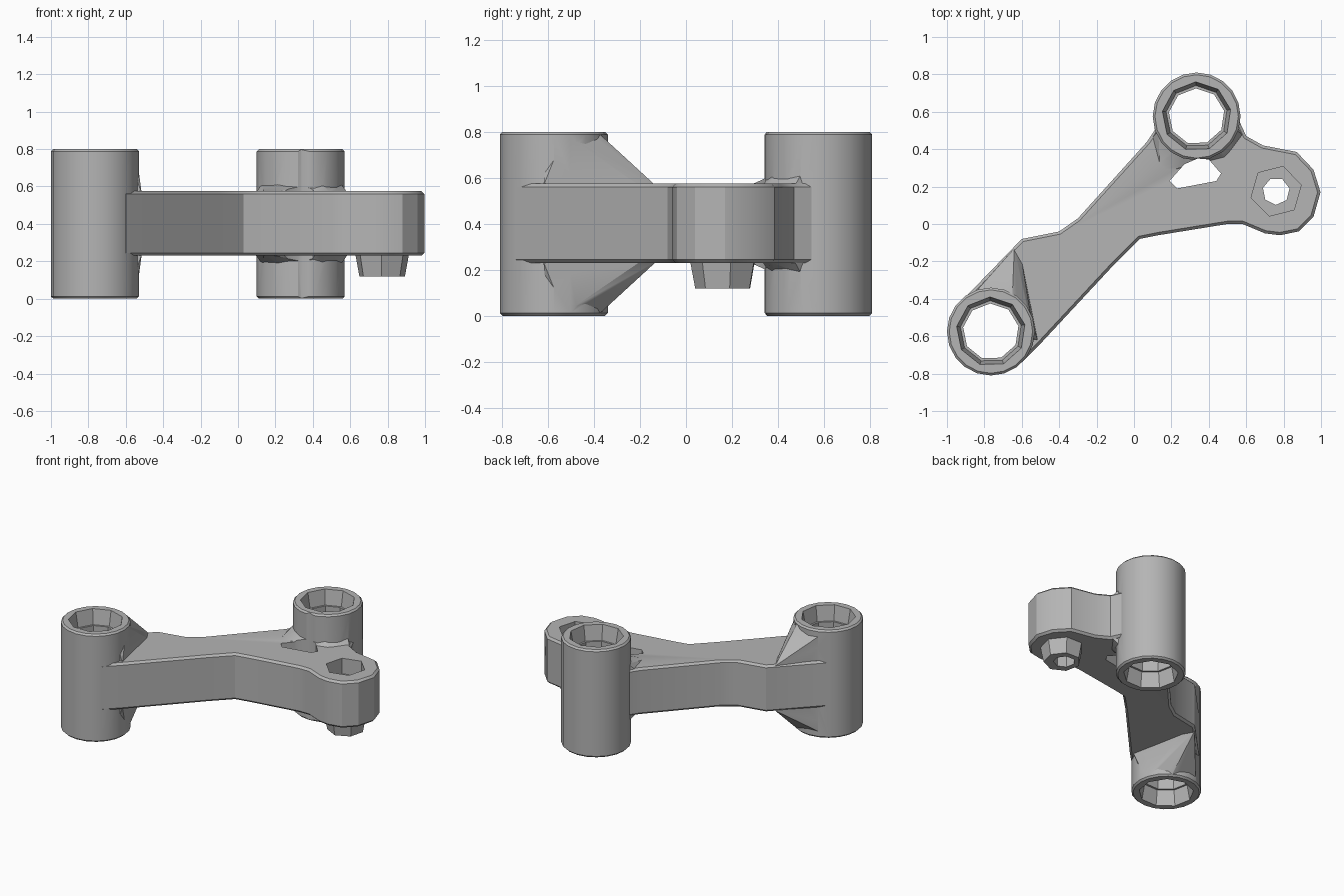
import bpy, bmesh, math
from mathutils import Vector

if "Cube" in bpy.data.objects:
    bpy.data.objects.remove(bpy.data.objects["Cube"], do_unlink=True)

MID = 0.4            # mirror height of the part
HEIGHT = 0.8
ARM_LOW, ARM_TOP = 0.23, 0.575
POST_A, POST_B, EYE = (-0.765, -0.575), (0.335, 0.575), (0.76, 0.18)

grey = bpy.data.materials.new("cast grey")
grey.use_nodes = True
colour = (0.46, 0.46, 0.46, 1)
grey.diffuse_color = colour
grey.node_tree.nodes["Principled BSDF"].inputs["Base Color"].default_value = colour


def finish(name, bm):
    bmesh.ops.recalc_face_normals(bm, faces=bm.faces)
    mesh = bpy.data.meshes.new(name)
    bm.to_mesh(mesh)
    bm.free()
    mesh.materials.append(grey)
    obj = bpy.data.objects.new(name, mesh)
    bpy.context.collection.objects.link(obj)
    return obj


def cone(name, centre, z0, z1, r0, r1, sides=20, turn=0.0, chamfer=0):
    """Upright cylinder or cone between two heights."""
    bm = bmesh.new()
    rings = []
    for z, r in ((z0, r0), (z1, r1)):
        rings.append([bm.verts.new((centre[0] + r * math.cos(turn + math.tau * i / sides),
                                    centre[1] + r * math.sin(turn + math.tau * i / sides), z))
                      for i in range(sides)])
    caps = [bm.faces.new(ring) for ring in rings]
    for i in range(sides):
        j = (i + 1) % sides
        bm.faces.new((rings[0][i], rings[0][j], rings[1][j], rings[1][i]))
    if chamfer:
        bmesh.ops.bevel(bm, geom=[e for f in caps for e in f.edges],
                        offset=chamfer, segments=1, affect='EDGES')
    return finish(name, bm)


def slab(name, outline, z0, z1, chamfer=0):
    """Extruded outline with optional chamfered rims."""
    bm = bmesh.new()
    base = bm.faces.new([bm.verts.new((x, y, z0)) for x, y in outline])
    ext = bmesh.ops.extrude_face_region(bm, geom=[base], use_keep_orig=True)
    top = [v for v in ext["geom"] if isinstance(v, bmesh.types.BMVert)]
    bmesh.ops.translate(bm, verts=top, vec=(0, 0, z1 - z0))
    bmesh.ops.recalc_face_normals(bm, faces=bm.faces)
    if chamfer:
        rims = [e for e in bm.edges if abs(e.verts[0].co.z - e.verts[1].co.z) < 1e-5]
        bmesh.ops.bevel(bm, geom=rims, offset=chamfer, segments=1, affect='EDGES')
    return finish(name, bm)


def gusset(name, low, low_z, high, high_z, flip):
    """Convex web between two outlines, optionally mirrored to the underside."""
    bm = bmesh.new()
    for pts, z in ((low, low_z), (high, high_z)):
        for x, y in pts:
            bm.verts.new((x, y, 2 * MID - z if flip else z))
    hull = bmesh.ops.convex_hull(bm, input=bm.verts)
    spare = [v for v in hull["geom_interior"] if isinstance(v, bmesh.types.BMVert)]
    bmesh.ops.delete(bm, geom=spare, context='VERTS')
    return finish(name, bm)


def combine(body, other, operation):
    mod = body.modifiers.new(operation.lower(), 'BOOLEAN')
    mod.operation, mod.object, mod.solver = operation, other, 'EXACT'
    bpy.context.view_layer.objects.active = body
    bpy.ops.object.modifier_apply(modifier=mod.name)
    bpy.data.objects.remove(other, do_unlink=True)


# Arm with the rounded eye end
arm_outline = [(-0.92, -0.41), (-0.6, -0.08), (-0.4, -0.04), (-0.3, 0.03), (0.07, 0.44),
               (0.13, 0.53), (0.3, 0.65), (0.54, 0.6), (0.6, 0.47), (0.69, 0.42),
               (0.87, 0.385), (0.96, 0.29), (0.997, 0.17), (0.96, 0.04), (0.88, -0.04),
               (0.78, -0.06), (0.7, -0.05), (0.58, 0.0), (0.5, 0.0), (0.13, -0.06),
               (0.03, -0.08), (-0.1, -0.21), (-0.5, -0.64), (-0.6, -0.74), (-0.78, -0.6)]
body = slab("link_arm", arm_outline, ARM_LOW, ARM_TOP, 0.015)

# Two tall sleeve posts and the tapered nub below the eye
for label, centre in (("lower_post", POST_A), ("upper_post", POST_B)):
    combine(body, cone(label, centre, 0, HEIGHT, 0.235, 0.235, 20, 0, 0.012), 'UNION')
combine(body, cone("eye_nub", (0.77, 0.165), 0.12, 0.28, 0.125, 0.155, 7, 0.2), 'UNION')

# Webs joining the posts to the arm, above and below
for flip in (False, True):
    web = gusset("post_web",
                 [(-0.9, -0.42), (-0.64, -0.13), (-0.6, -0.2), (-0.515, -0.62), (-0.7, -0.6)], 0.565,
                 [(-0.88, -0.4), (-0.65, -0.375), (-0.545, -0.53), (-0.6, -0.6)], 0.79, flip)
    combine(body, web, 'UNION')
    collar = gusset("post_collar",
                    [(0.09, 0.45), (0.14, 0.26), (0.5, 0.35), (0.59, 0.47), (0.5, 0.6), (0.18, 0.6)], 0.56,
                    [(0.13, 0.5), (0.22, 0.39), (0.44, 0.38), (0.55, 0.5), (0.4, 0.55)], 0.615, flip)
    combine(body, collar, 'UNION')

# Through bores with tapered seats at both ends
for centre in (POST_A, POST_B):
    combine(body, cone("bore", centre, -0.1, 0.9, 0.15, 0.15, 9, 0.2), 'DIFFERENCE')
    for z_in, z_out in ((0.69, 0.81), (0.11, -0.01)):
        combine(body, cone("seat", centre, z_in, z_out, 0.165, 0.187, 9, 0.2), 'DIFFERENCE')

# Eye hole and its hexagonal recess
combine(body, cone("eye_hole", (0.76, 0.175), 0, 0.9, 0.073, 0.073, 7, 0.2), 'DIFFERENCE')
combine(body, cone("eye_recess", (0.76, 0.175), 0.46, 0.7, 0.138, 0.138, 6, 0.25), 'DIFFERENCE')

# Lightening window beside the upper post
window = [(0.19, 0.23), (0.23, 0.19), (0.44, 0.23), (0.465, 0.27), (0.4, 0.345), (0.34, 0.35), (0.27, 0.32)]
combine(body, slab("window", window, 0, 0.9), 'DIFFERENCE')

# One material, smooth curved walls with sharp rims
body.data.materials.clear()
body.data.materials.append(grey)
for face in body.data.polygons:
    face.material_index = 0
bpy.ops.object.select_all(action='DESELECT')
body.select_set(True)
bpy.context.view_layer.objects.active = body
bpy.ops.object.shade_smooth_by_angle(angle=math.radians(28))
